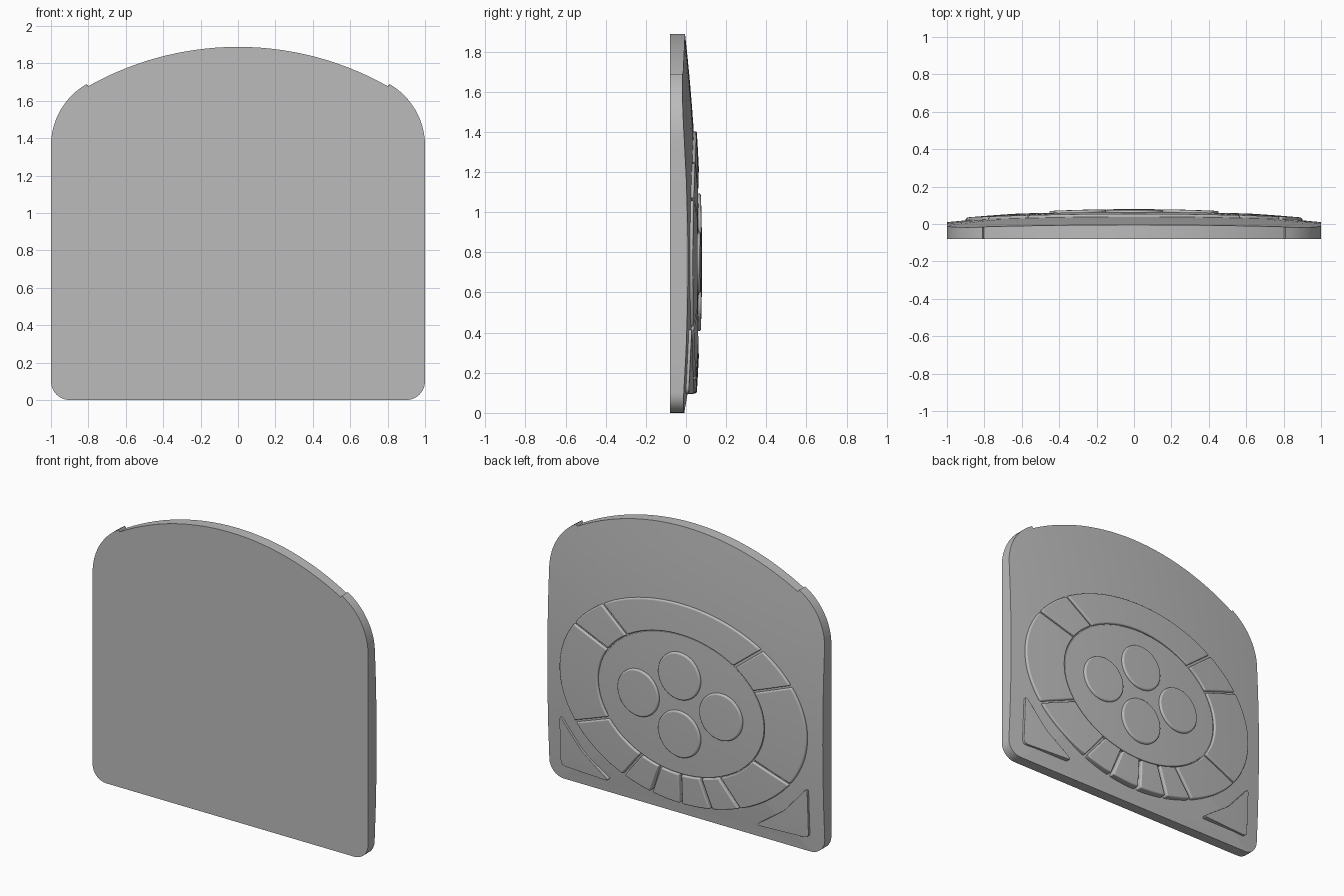
import bpy
import bmesh
from math import sin, cos, radians, pi, asin, sqrt

if "Cube" in bpy.data.objects:
    bpy.data.objects.remove(bpy.data.objects["Cube"], do_unlink=True)

MID = 0.75                    # height of the keypad centre
OUTER = (0.9, 0.655)          # ring ellipse radii
INNER = (0.6, 0.455)

grey = bpy.data.materials.new("plain grey")
grey.use_nodes = True
grey.diffuse_color = (0.5, 0.5, 0.5, 1)
grey.node_tree.nodes["Principled BSDF"].inputs["Base Color"].default_value = grey.diffuse_color


def dome(x, z):
    """Shallow bulge of the rear surface."""
    return 0.06 - 0.05 * (x * x + (z - MID) ** 2)


def slab(name, rows, lift, base, cyclic=False, bevel=0.0):
    """Solid with a flat front at y=base and a domed rear through a grid of (x, z) points."""
    bm = bmesh.new()
    grid = [[bm.verts.new((x, dome(x, z) + lift, z)) for x, z in row] for row in rows]
    n = len(grid[0])
    for a, b in zip(grid, grid[1:]):
        for j in range(n if cyclic else n - 1):
            k = (j + 1) % n
            bm.faces.new((a[j], a[k], b[k], b[j]))
    bmesh.ops.remove_doubles(bm, verts=bm.verts, dist=1e-5)
    rim = [e for e in bm.edges if e.is_boundary]
    made = bmesh.ops.extrude_edge_only(bm, edges=rim)["geom"]
    for v in made:
        if isinstance(v, bmesh.types.BMVert):
            v.co.y = base
    bmesh.ops.holes_fill(bm, edges=[e for e in bm.edges if e.is_boundary], sides=0)
    bmesh.ops.recalc_face_normals(bm, faces=bm.faces)
    mesh = bpy.data.meshes.new(name)
    bm.to_mesh(mesh)
    bm.free()
    mesh.materials.append(grey)
    obj = bpy.data.objects.new(name, mesh)
    bpy.context.collection.objects.link(obj)
    bpy.ops.object.select_all(action="DESELECT")
    obj.select_set(True)
    bpy.context.view_layer.objects.active = obj
    bpy.ops.object.shade_smooth_by_angle(angle=radians(35))
    if bevel:
        mod = obj.modifiers.new("soft edge", "BEVEL")
        mod.width = bevel
        mod.segments = 3
        mod.limit_method = "ANGLE"
        mod.angle_limit = radians(50)
    return obj


def rings(outline, cx, cz, count):
    """Concentric copies of an outline shrinking to its centre."""
    return [[(cx + (x - cx) * i / count, cz + (z - cz) * i / count) for x, z in outline]
            for i in range(count, -1, -1)]


def arc(cx, cz, rx, rz, start, end, steps):
    pts = []
    for i in range(steps + 1):
        t = radians(start + (end - start) * i / steps)
        pts.append((cx + rx * cos(t), cz + rz * sin(t)))
    return pts


def ellipse(cx, cz, rx, rz, steps):
    return arc(cx, cz, rx, rz, 0, 360, steps)[:-1]


def rounded(corners, radius, steps=5):
    """Round polygon corners with short quadratic curves."""
    pts = []
    for i, (x, z) in enumerate(corners):
        ends = []
        for nx, nz in (corners[i - 1], corners[(i + 1) % len(corners)]):
            d = sqrt((nx - x) ** 2 + (nz - z) ** 2)
            ends.append((x + (nx - x) * radius / d, z + (nz - z) * radius / d))
        (ax, az), (bx, bz) = ends
        for s in range(steps + 1):
            t = s / steps
            p, q, r = (1 - t) ** 2, 2 * t * (1 - t), t * t
            pts.append((p * ax + q * x + r * bx, p * az + q * z + r * bz))
    return pts


# Back plate: rounded bottom corners, big shoulders and an arched top
half = arc(0.9, 0.1, 0.1, 0.1, -90, 0, 8)
half += [(1, 0.1 + 0.21 * i) for i in range(1, 6)]
half += arc(0.62, 1.36, 0.38, 0.38, 0, 60, 12)
half += arc(0, 0.258, 1.63, 1.63, 60.5, 90, 14)
outline = half + [(-x, z) for x, z in reversed(half[:-1])]
slab("back_plate", rings(outline, 0, MID, 10), 0, -0.08, cyclic=True)

# Central oval panel
slab("center_panel", rings(ellipse(0, MID, *INNER, 96), 0, MID, 6),
     0.006, -0.05, cyclic=True, bevel=0.003)

# Four round buttons
for name, x, z in (("left", 0.3, 0), ("right", -0.3, 0), ("upper", 0, 0.19), ("lower", 0, -0.19)):
    slab(name + "_round_button", rings(ellipse(x, MID + z, 0.153, 0.153, 48), x, MID + z, 3),
         0.02, -0.05, cyclic=True, bevel=0.01)

# Ring of keys, split at these angles around the oval
splits = [-150, -118, -104, -90, -76, -62, -30, 29, 50, 130, 151, 210]
gap = 0.009
for number, (start, end) in enumerate(zip(splits, splits[1:]), 1):
    steps = max(4, int((end - start) / 3))
    rows = []
    for i in range(5):
        f = 0.02 + 0.97 * i / 4
        rx = INNER[0] + (OUTER[0] - INNER[0]) * f
        rz = INNER[1] + (OUTER[1] - INNER[1]) * f
        trim = gap / rx * 180 / pi
        rows.append(arc(0, MID, rx, rz, start + trim, end - trim, steps))
    slab(f"ring_key_{number}", rows, 0.015, -0.05, bevel=0.008)

# Three-sided keys in the lower corners
for name, s in (("left", 1), ("right", -1)):
    tri = rounded([(0.9 * s, 0.43), (0.9 * s, 0.095), (0.53 * s, 0.095), (0.735 * s, 0.24)], 0.035)
    slab(name + "_corner_key", rings(tri, 0.81 * s, 0.19, 3), 0.015, -0.05, cyclic=True, bevel=0.008)
